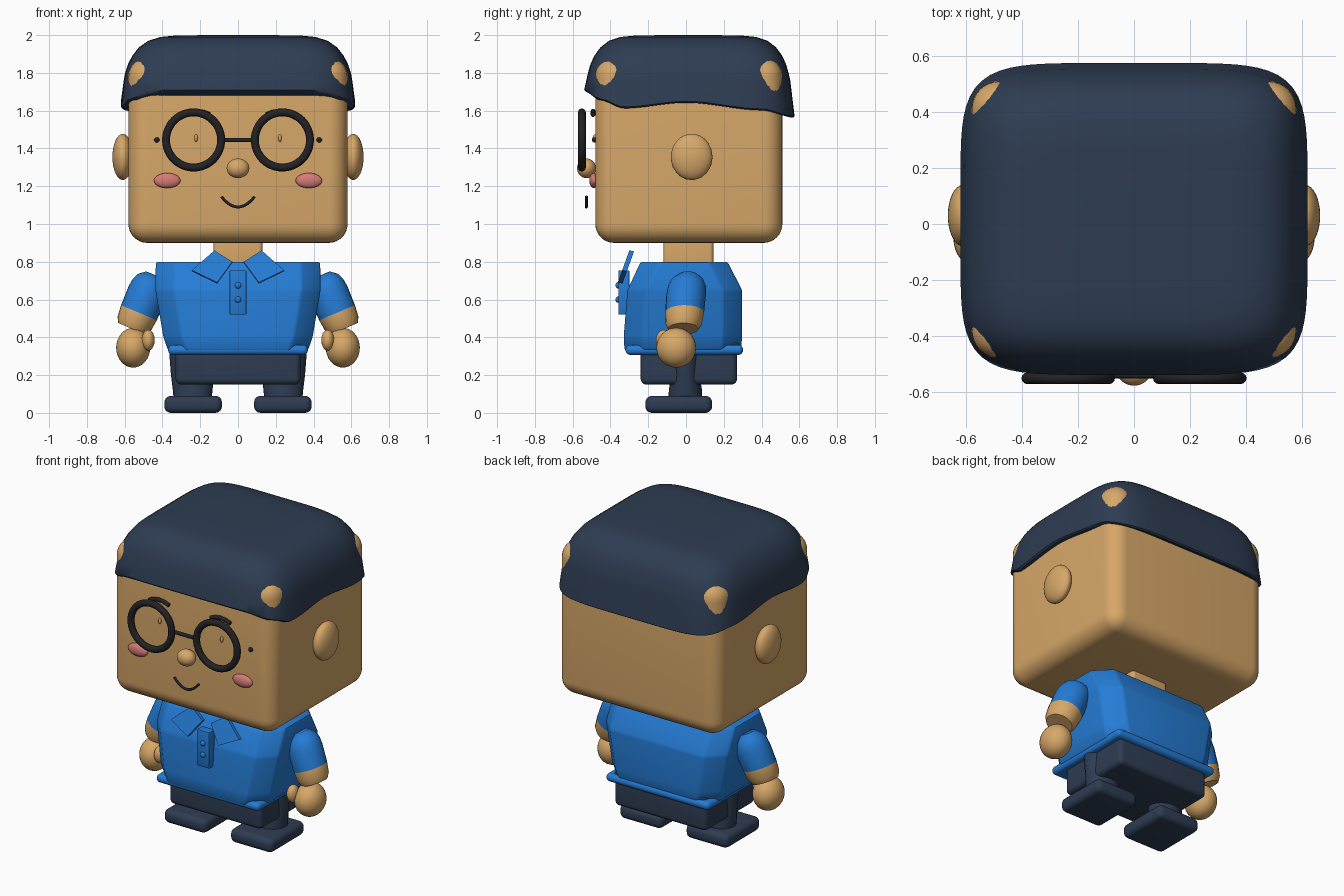
import bpy, bmesh, math
from mathutils import Vector

cube = bpy.data.objects.get("Cube")
if cube:
    bpy.data.objects.remove(cube, do_unlink=True)


def material(name, rgb):
    m = bpy.data.materials.new(name)
    m.use_nodes = True
    m.diffuse_color = (*rgb, 1)
    m.node_tree.nodes["Principled BSDF"].inputs["Base Color"].default_value = (*rgb, 1)
    return m


SKIN = material("warm skin", (0.68, 0.39, 0.14))
NAVY = material("navy", (0.027, 0.046, 0.085))
BLUE = material("shirt blue", (0.018, 0.2, 0.66))
BLACK = material("black", (0.016, 0.016, 0.018))
PINK = material("cheek pink", (0.67, 0.2, 0.18))


def finish(ob, name, mat, angle=40):
    ob.name = name
    if mat:
        ob.data.materials.append(mat)
    bpy.ops.object.select_all(action='DESELECT')
    ob.select_set(True)
    bpy.context.view_layer.objects.active = ob
    bpy.ops.object.shade_smooth_by_angle(angle=math.radians(angle))
    return ob


def from_bmesh(name, bm, mat, angle=40):
    bmesh.ops.recalc_face_normals(bm, faces=bm.faces)
    me = bpy.data.meshes.new(name)
    bm.to_mesh(me)
    bm.free()
    ob = bpy.data.objects.new(name, me)
    bpy.context.collection.objects.link(ob)
    return finish(ob, name, mat, angle)


def box(name, lo, hi, mat, r=0.03, segments=5):
    """Rounded box between two corners."""
    lo, hi = Vector(lo), Vector(hi)
    bm = bmesh.new()
    bmesh.ops.create_cube(bm, size=1)
    for v in bm.verts:
        v.co = Vector(a * b for a, b in zip(v.co, hi - lo)) + (lo + hi) / 2
    bmesh.ops.bevel(bm, geom=bm.edges[:], offset=r, segments=segments, profile=0.5, affect='EDGES')
    return from_bmesh(name, bm, mat)


def ball(name, loc, radii, mat):
    bpy.ops.mesh.primitive_uv_sphere_add(segments=32, ring_count=16, location=loc)
    ob = bpy.context.object
    ob.scale = radii
    return finish(ob, name, mat)


def loft(name, rings, mat, angle=40, bevel=0):
    """Skin a list of equal point rings and close both ends."""
    bm = bmesh.new()
    rows = [[bm.verts.new(p) for p in ring] for ring in rings]
    n = len(rows[0])
    for a, b in zip(rows, rows[1:]):
        for i in range(n):
            bm.faces.new((a[i], a[(i + 1) % n], b[(i + 1) % n], b[i]))
    bm.faces.new(rows[0][::-1])
    bm.faces.new(rows[-1])
    if bevel:
        bmesh.ops.bevel(bm, geom=bm.edges[:], offset=bevel, segments=2, profile=0.5, affect='EDGES')
    return from_bmesh(name, bm, mat, angle)


def tube(name, points, radius, mat):
    cu = bpy.data.curves.new(name, 'CURVE')
    cu.dimensions = '3D'
    cu.bevel_depth = radius
    cu.bevel_resolution = 3
    cu.use_fill_caps = True
    sp = cu.splines.new('POLY')
    sp.points.add(len(points) - 1)
    for p, co in zip(sp.points, points):
        p.co = (*co, 1)
    ob = bpy.data.objects.new(name, cu)
    bpy.context.collection.objects.link(ob)
    bpy.ops.object.select_all(action='DESELECT')
    ob.select_set(True)
    bpy.context.view_layer.objects.active = ob
    bpy.ops.object.convert(target='MESH')
    return finish(bpy.context.object, name, mat)


# Head and neck
box("head", (-0.58, -0.48, 0.9), (0.58, 0.51, 1.88), SKIN, 0.1, 8)
box("neck", (-0.13, -0.12, 0.76), (0.13, 0.145, 0.93), SKIN, 0.02)
ball("nose", (0, -0.527, 1.295), (0.06, 0.05, 0.052), SKIN)

# Hair cap with a wavy lower edge
HEM = [(-0.54, 1.7), (-0.45, 1.652), (-0.33, 1.61), (0, 1.64), (0.4, 1.6), (0.58, 1.56)]


def hem_height(y):
    for (y0, z0), (y1, z1) in zip(HEM, HEM[1:]):
        if y <= y1:
            t = max(0, (y - y0) / (y1 - y0))
            return z0 + (z1 - z0) * t * t * (3 - 2 * t)
    return HEM[-1][1]


def squircle(a, b, cy, z=None, lift=0, n=5.5, count=128):
    ring = []
    for i in range(count):
        c, s = math.cos(math.tau * i / count), math.sin(math.tau * i / count)
        r = (abs(c / a) ** n + abs(s / b) ** n) ** (-1 / n)
        y = cy + r * s
        ring.append((r * c, y, hem_height(y) + lift if z is None else z))
    return ring


hair = [squircle(0.545, 0.485, 0.018, lift=0.02), squircle(0.61, 0.547, 0.018, lift=0.002),
        squircle(0.62, 0.557, 0.018, lift=0.01)]
for a, b, z in ((0.605, 0.54, 1.76), (0.598, 0.531, 1.8), (0.583, 0.518, 1.845), (0.56, 0.498, 1.89),
                (0.525, 0.465, 1.935), (0.475, 0.42, 1.97), (0.41, 0.36, 1.99), (0.33, 0.28, 1.998),
                (0.15, 0.12, 2.0)):
    hair.append(squircle(a, b, 0.012, z))
loft("hair", hair, NAVY, 50)

# Face details, ears and glasses
for s, side in ((1, "left"), (-1, "right")):
    ball(side + "_ear", (s * 0.61, 0.03, 1.355), (0.055, 0.11, 0.122), SKIN)
    ball(side + "_cheek", (s * 0.375, -0.488, 1.23), (0.07, 0.024, 0.04), PINK)
    ball(side + "_eye", (s * 0.222, -0.482, 1.455), (0.009, 0.012, 0.02), SKIN)
    ball(side + "_temple_pin", (s * 0.43, -0.484, 1.445), (0.014, 0.014, 0.014), BLACK)
    bpy.ops.mesh.primitive_torus_add(location=(s * 0.235, -0.551, 1.445), rotation=(math.pi / 2, 0, 0),
                                     major_radius=0.146, minor_radius=0.021,
                                     major_segments=48, minor_segments=12)
    finish(bpy.context.object, side + "_glasses_rim", BLACK)
    brow = [(s * (0.22 + 0.07 * t), -0.492, 1.597 - 0.018 * t * t) for t in (-1, -0.5, 0, 0.5, 1)]
    tube(side + "_eyebrow", brow, 0.013, BLACK)
tube("glasses_bridge", [(-0.09, -0.54, 1.445), (0.09, -0.54, 1.445)], 0.012, BLACK)
tube("smile", [(0.088 * t / 6, -0.527, 1.09 + 0.055 * (t / 6) ** 2) for t in range(-6, 7)], 0.008, BLACK)


# Shirt body with chamfered corners
def chamfered(x, y0, y1, c, z):
    return [(x, y0 + c, z), (x, y1 - c, z), (x - c, y1, z), (c - x, y1, z),
            (-x, y1 - c, z), (-x, y0 + c, z), (c - x, y0, z), (x - c, y0, z)]


loft("shirt", [chamfered(0.37, -0.325, 0.29, 0.1, 0.33), chamfered(0.395, -0.33, 0.297, 0.1, 0.4),
               chamfered(0.437, -0.31, 0.297, 0.1, 0.65), chamfered(0.435, -0.24, 0.22, 0.1, 0.8)],
     BLUE, 40, 0.012)
box("shirt_hem", (-0.37, -0.32, 0.307), (0.37, 0.302, 0.36), BLUE, 0.025)
box("placket", (-0.045, -0.358, 0.52), (0.045, -0.3, 0.755), BLUE, 0.006, 2)
for i, z in enumerate((0.6, 0.675)):
    ball("button_%d" % (i + 1), (0, -0.36, z), (0.017, 0.013, 0.017), BLUE)

# Collar flaps leaning back towards the neck
FLAP = [(0.245, 0.755), (0.125, 0.86), (0.03, 0.8), (0.11, 0.69)]
for s, side in ((1, "left"), (-1, "right")):
    front = [(s * x, -0.3 - 0.36 * (0.86 - z), z) for x, z in FLAP]
    back = [(x, y + 0.025, z - 0.005) for x, y, z in front]
    loft(side + "_collar", [front, back], BLUE, 30)

# Arms: sleeve and forearm share one tapered tube, coloured by ring
ARM = [(0, 0.05), (0.03, 0.085), (0.065, 0.1), (0.11, 0.105), (0.217, 0.103), (0.28, 0.096), (0.31, 0.08)]
for s, side in ((1, "left"), (-1, "right")):
    rings = []
    for d, r in ARM:
        centre = Vector((0.44 + 0.39 * d, 0.01 - 0.08 * d, 0.73 - 0.92 * d))
        ring = []
        for i in range(24):
            c, t = r * math.cos(math.tau * i / 24), r * math.sin(math.tau * i / 24)
            p = centre + Vector((0.92 * c, t, 0.39 * c))
            ring.append((s * p.x, p.y, p.z))
        rings.append(ring)
    arm = loft(side + "_arm", rings, BLUE)
    arm.data.materials.append(SKIN)
    for f in arm.data.polygons:
        d = (abs(f.center.x) - 0.44) * 0.39 + (0.73 - f.center.z) * 0.92
        f.material_index = int(d > 0.217)
    ball(side + "_hand", (s * 0.555, -0.052, 0.345), (0.09, 0.105, 0.105), SKIN)
    ball(side + "_thumb", (s * 0.475, -0.115, 0.385), (0.034, 0.045, 0.055), SKIN)

# Trousers and shoes
box("hips", (-0.33, -0.24, 0.15), (0.33, 0.27, 0.34), NAVY, 0.03)
for s, side in ((1, "left"), (-1, "right")):
    ball(side + "_back_pocket_tip", (s * 0.3, 0.245, 0.355), (0.03, 0.035, 0.03), NAVY)
    leg = []
    for z, rx, ry in ((0.06, 0.1, 0.09), (0.12, 0.105, 0.088), (0.2, 0.115, 0.075), (0.33, 0.125, 0.088)):
        leg.append([(s * 0.24 + rx * math.cos(math.tau * i / 24), -0.003 + ry * math.sin(math.tau * i / 24), z)
                    for i in range(24)])
    loft(side + "_leg", leg, NAVY)
    x0, x1 = sorted((s * 0.085, s * 0.39))
    box(side + "_shoe", (x0, -0.215, 0), (x1, 0.138, 0.09), NAVY, 0.035)
